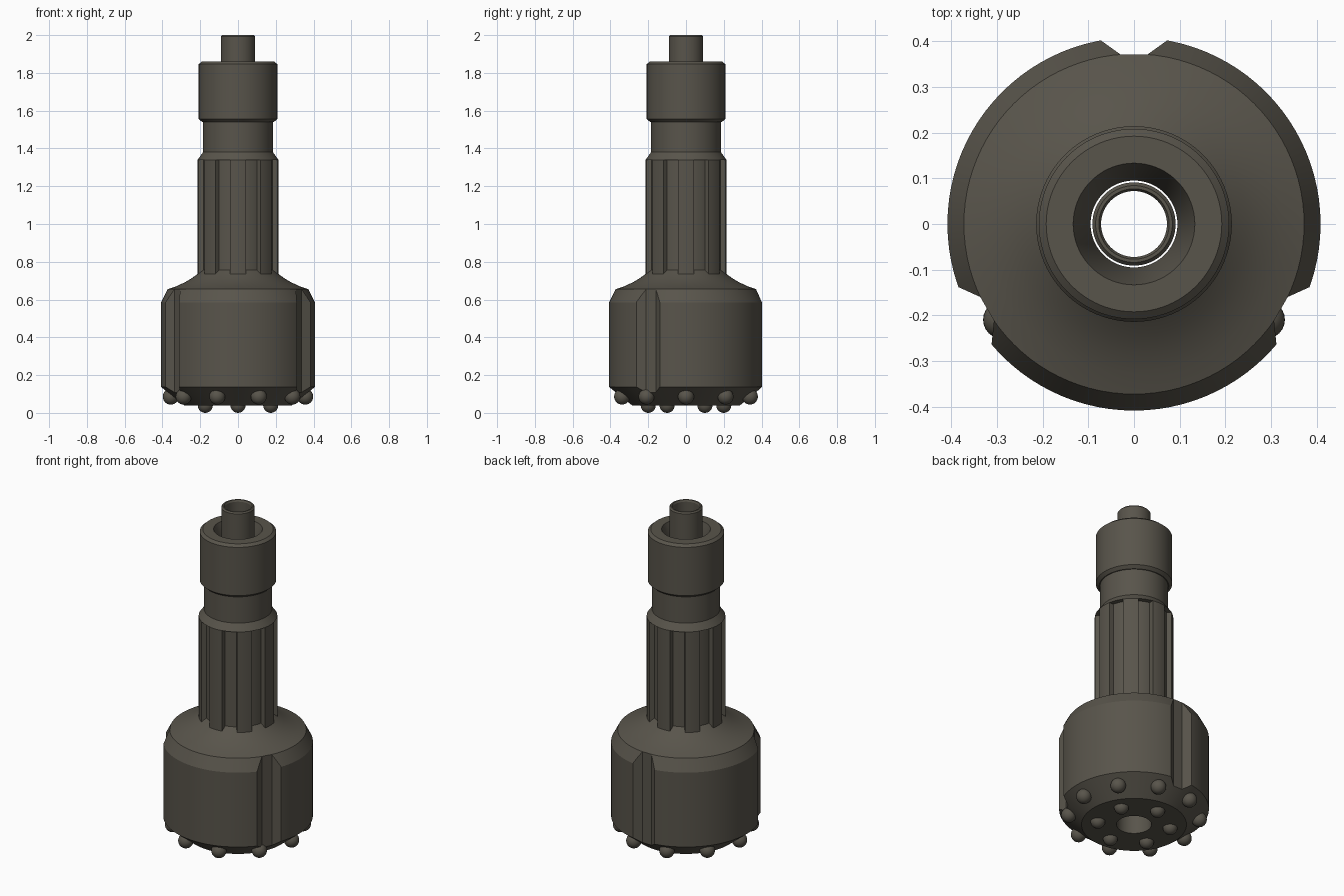
import bpy, bmesh, math
from mathutils import Matrix, Vector

cube = bpy.data.objects.get("Cube")
if cube:
    bpy.data.objects.remove(cube, do_unlink=True)

steel = bpy.data.materials.new("dark_steel")
steel.use_nodes = True
colour = (0.098, 0.089, 0.070, 1)
steel.diffuse_color = colour
steel.node_tree.nodes["Principled BSDF"].inputs["Base Color"].default_value = colour


def finish(name, bm):
    bmesh.ops.recalc_face_normals(bm, faces=bm.faces)
    mesh = bpy.data.meshes.new(name)
    bm.to_mesh(mesh)
    bm.free()
    mesh.materials.append(steel)
    obj = bpy.data.objects.new(name, mesh)
    bpy.context.collection.objects.link(obj)
    return obj


def smooth(obj):
    bpy.ops.object.select_all(action='DESELECT')
    obj.select_set(True)
    bpy.context.view_layer.objects.active = obj
    bpy.ops.object.shade_smooth_by_angle(angle=math.radians(25))


def lathe(name, profile, segments=96):
    """Revolve a closed (radius, z) outline around the z axis."""
    bm = bmesh.new()
    rings = []
    for i in range(segments):
        a = math.tau * i / segments
        rings.append([bm.verts.new((r * math.cos(a), r * math.sin(a), z)) for r, z in profile])
    n = len(profile)
    for i in range(segments):
        a, b = rings[i], rings[(i + 1) % segments]
        for j in range(n):
            k = (j + 1) % n
            bm.faces.new((a[j], b[j], b[k], a[k]))
    return finish(name, bm)


def prisms(name, outline, z0, z1, angles):
    """Extrude an (x, y) outline upwards, repeated at each angle."""
    bm = bmesh.new()
    for angle in angles:
        turn = Matrix.Rotation(angle, 3, 'Z')
        low = [bm.verts.new(turn @ Vector((x, y, z0))) for x, y in outline]
        high = [bm.verts.new(turn @ Vector((x, y, z1))) for x, y in outline]
        bm.faces.new(low)
        bm.faces.new(high)
        n = len(outline)
        for i in range(n):
            j = (i + 1) % n
            bm.faces.new((low[i], low[j], high[j], high[i]))
    return finish(name, bm)


BORE = 0.095

# Bit head with chamfered face and concave shoulder
head = lathe("bit_head", [
    (BORE, 0.04), (0.286, 0.04), (0.408, 0.138), (0.408, 0.585), (0.372, 0.655),
    (0.325, 0.671), (0.28, 0.692), (0.245, 0.713), (0.215, 0.735), (0.186, 0.758),
    (BORE, 0.758)])

# Three flushing grooves down the side of the head
cutter = prisms("flushing_groove_cutter",
                [(0.371, -0.03), (0.45, -0.14), (0.45, 0.14), (0.371, 0.03)],
                -0.1, 0.9, [math.radians(d) for d in (90, 210, 330)])
cutter.hide_render = True
cut = head.modifiers.new("flushing_grooves", 'BOOLEAN')
cut.operation = 'DIFFERENCE'
cut.solver = 'EXACT'
cut.object = cutter
bpy.context.view_layer.objects.active = head
bpy.ops.object.modifier_apply(modifier=cut.name)
bpy.data.objects.remove(cutter, do_unlink=True)
smooth(head)

# Shank core, stop ring, neck and collar with a flared bore
smooth(lathe("shank_and_collar", [
    (BORE, 0.75), (0.187, 0.75), (0.187, 1.34), (0.214, 1.34), (0.185, 1.38),
    (0.185, 1.54), (0.19, 1.54), (0.208, 1.556), (0.208, 1.846), (0.192, 1.86),
    (0.133, 1.86), (BORE, 1.74)]))

# Eight spline lands around the shank
half = math.radians(11.25)
arc = [half * (i / 3 - 1) for i in range(7)]
land = [(0.214 * math.cos(a), 0.214 * math.sin(a)) for a in arc]
land += [(0.17, land[-1][1]), (0.17, land[0][1])]
smooth(prisms("spline_lands", land, 0.72, 1.34, [math.tau * i / 8 for i in range(8)]))

# Air tube standing in the bore
smooth(lathe("air_tube", [
    (0.072, 1.5), (0.091, 1.5), (0.091, 1.992), (0.084, 2.0), (0.077, 2.0), (0.072, 1.99)], 64))


# Rounded cutting buttons on the chamfer and the face
def buttons(name, count, ring, z, radius, start):
    bm = bmesh.new()
    for i in range(count):
        a = start + math.tau * i / count
        place = Matrix.Translation((ring * math.cos(a), ring * math.sin(a), z))
        bmesh.ops.create_uvsphere(bm, u_segments=24, v_segments=14, radius=radius, matrix=place)
    smooth(finish(name, bm))


buttons("gauge_buttons", 10, 0.356, 0.086, 0.042, 0)
buttons("face_buttons", 6, 0.2, 0.04, 0.04, math.pi / 6)
